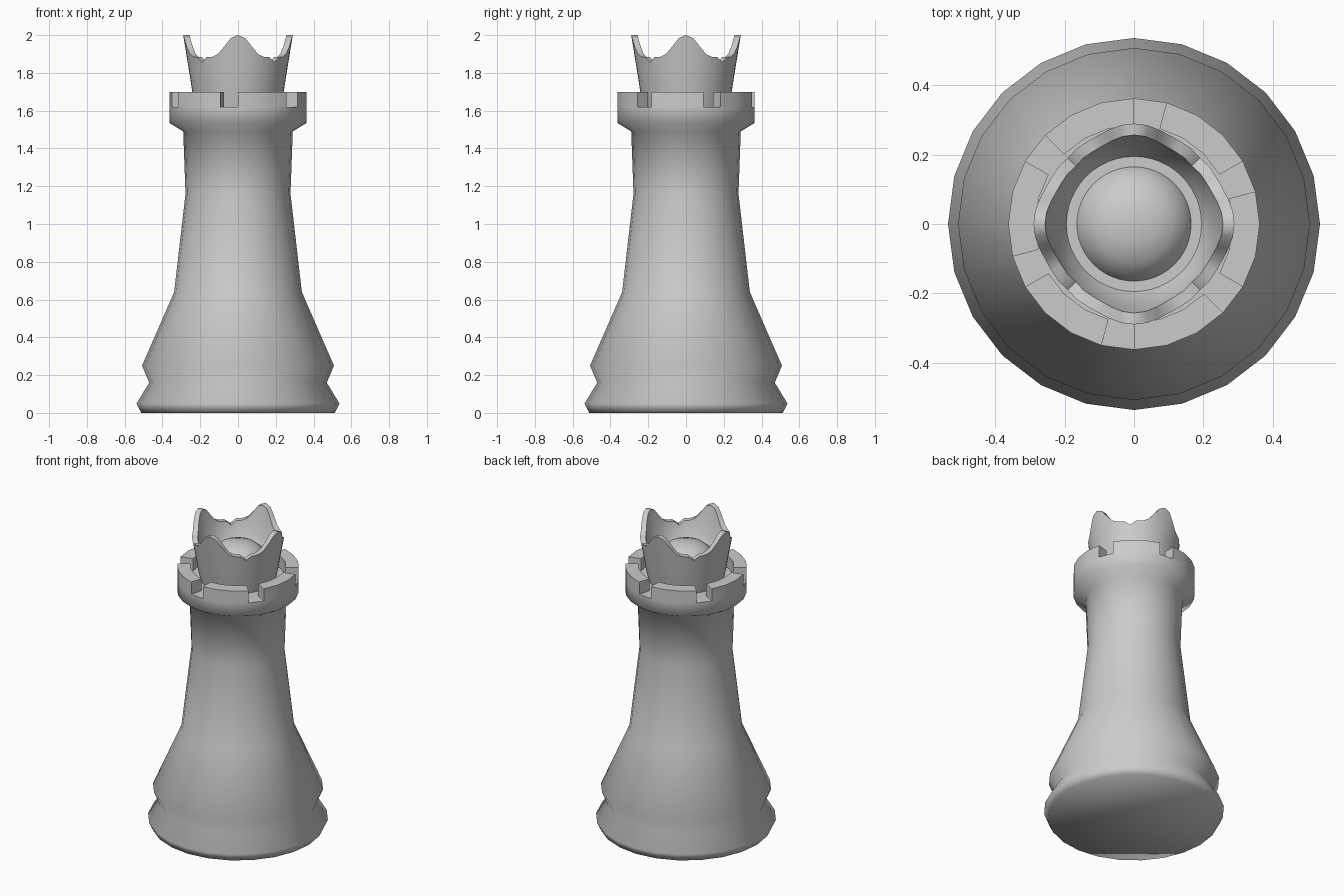
import bpy, bmesh
from math import sin, cos, radians

if "Cube" in bpy.data.objects:
    bpy.data.objects.remove(bpy.data.objects["Cube"])


def finish(name, bm, angle):
    bmesh.ops.recalc_face_normals(bm, faces=bm.faces)
    me = bpy.data.meshes.new(name)
    bm.to_mesh(me)
    bm.free()
    ob = bpy.data.objects.new(name, me)
    bpy.context.collection.objects.link(ob)
    bpy.ops.object.select_all(action='DESELECT')
    ob.select_set(True)
    bpy.context.view_layer.objects.active = ob
    bpy.ops.object.shade_smooth_by_angle(angle=radians(angle))
    return ob


def ring(bm, n, point):
    """Ring of n vertices; point(angle in degrees) gives (radius, z)."""
    vs = []
    for i in range(n):
        a = 360 * i / n
        r, z = point(a)
        vs.append(bm.verts.new((r * cos(radians(a)), r * sin(radians(a)), z)))
    return vs


def loft(bm, rings):
    for a, b in zip(rings, rings[1:]):
        n = len(a)
        for i in range(n):
            j = (i + 1) % n
            bm.faces.new((a[i], a[j], b[j], b[i]))


# tower body: lathe profile, 24 sides
profile = [(.513, 0), (.537, .05), (.47, .16), (.508, .25), (.338, .64),
           (.278, 1.16), (.29, 1.49), (.363, 1.535), (.363, 1.62), (.285, 1.62)]
bm = bmesh.new()
rings = [ring(bm, 24, lambda a, p=p: p) for p in profile]
loft(bm, rings)
bm.faces.new(rings[0])
bm.faces.new(rings[-1])
finish("tower_body", bm, 70)

# battlement: six blocks of three segments, one-segment gaps
bm = bmesh.new()
for k in range(6):
    secs = []
    for s in range(4):
        a = radians(30 + 60 * k + 15 * s)
        secs.append([bm.verts.new((r * cos(a), r * sin(a), z)) for r, z in
                     ((.363, 1.62), (.363, 1.70), (.285, 1.70), (.285, 1.62))])
    loft(bm, secs)
    bm.faces.new(secs[0])
    bm.faces.new(secs[-1])
finish("battlements", bm, 50)

# crown: flared cup with four points and scalloped valleys, dome inside
HEIGHTS = [2.0, 1.985, 1.94, 1.90, 1.885, 1.883, 1.857]


def rim(offset):
    def point(a):
        d = a % 90
        d = min(d, 90 - d)
        z = HEIGHTS[round(d / 7.5)]
        return .27 + .02 * (z - 1.86) / .14 - offset, z
    return point


outer = [(.225, 1.62), (.242, 1.70), (.256, 1.79)]
inner = [(.222, 1.81), (.195, 1.765), (.165, 1.765), (.15, 1.80),
         (.11, 1.835), (.06, 1.853), (.02, 1.858)]
bm = bmesh.new()
rings = [ring(bm, 48, lambda a, p=p: p) for p in outer]
rings += [ring(bm, 48, rim(0)), ring(bm, 48, rim(.033))]
rings += [ring(bm, 48, lambda a, p=p: p) for p in inner]
loft(bm, rings)
bm.faces.new(rings[0])
bm.faces.new(rings[-1])
finish("crown_cup", bm, 50)
